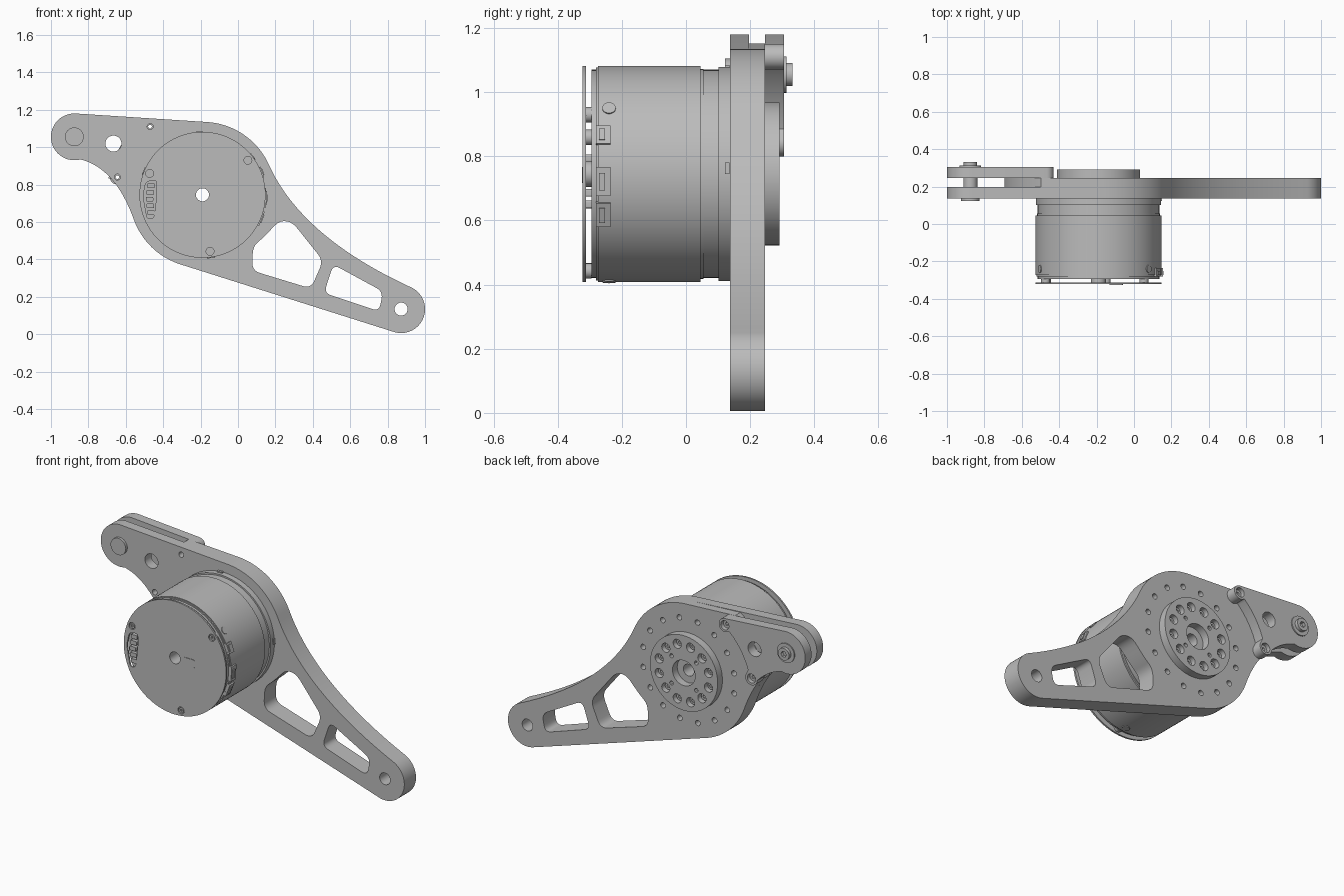
import bpy, bmesh
from math import sin, cos, radians, pi
from mathutils import Matrix, Vector

cube = bpy.data.objects.get("Cube")
if cube:
    bpy.data.objects.remove(cube, do_unlink=True)

grey = bpy.data.materials.new("machined grey")
grey.use_nodes = True
grey.diffuse_color = (0.5, 0.5, 0.5, 1)
grey.node_tree.nodes["Principled BSDF"].inputs["Base Color"].default_value = (0.5, 0.5, 0.5, 1)

MOTOR = (-0.19, 0.745)
PIVOT = (-0.875, 1.055)
TIP = (0.872, 0.134)
SCREWS = [(-0.47, 1.11), (-0.645, 0.84)]
LIGHTENING = (-0.666, 1.019)
BORE = 0.035


# Profile helpers, all in the x-z plane
def polar(c, r, a):
    return (c[0] + r * cos(radians(a)), c[1] + r * sin(radians(a)))


def arc(c, r, a0, a1, n=24):
    return [polar(c, r, a0 + (a1 - a0) * i / n) for i in range(n + 1)]


def circle(c, r, n=24):
    return arc(c, r, 0, 360, n)[:-1]


def bezier(a, b, c, t0=0.0, t1=1.0, n=16):
    a, b, c = Vector(a), Vector(b), Vector(c)
    ts = [t0 + (t1 - t0) * i / n for i in range(n + 1)]
    return [tuple(a * (1 - t) ** 2 + b * 2 * t * (1 - t) + c * t * t) for t in ts]


def rounded(points, r):
    out = []
    for i, p in enumerate(points):
        p, a, b = Vector(p), Vector(points[i - 1]), Vector(points[(i + 1) % len(points)])
        da, db = a - p, b - p
        out += bezier(p + da.normalized() * min(r, da.length * 0.45), p,
                      p + db.normalized() * min(r, db.length * 0.45), n=6)
    return out


def finish(name, mesh):
    bm = bmesh.new()
    bm.from_mesh(mesh)
    bmesh.ops.remove_doubles(bm, verts=bm.verts, dist=0.0001)
    bmesh.ops.recalc_face_normals(bm, faces=bm.faces)
    for f in bm.faces:
        f.smooth = True
        f.material_index = 0
    bm.to_mesh(mesh)
    bm.free()
    mesh.set_sharp_from_angle(angle=radians(30))
    mesh.materials.clear()
    mesh.materials.append(grey)
    mesh.name = name
    ob = bpy.data.objects.new(name, mesh)
    bpy.context.scene.collection.objects.link(ob)
    return ob


def slab(name, y0, y1, outline, holes=()):
    """Extrude an outline with holes from y0 to y1."""
    cu = bpy.data.curves.new(name, "CURVE")
    cu.dimensions, cu.fill_mode = "2D", "BOTH"
    cu.extrude = (y1 - y0) / 2
    for loop in [outline, *holes]:
        s = cu.splines.new("POLY")
        s.points.add(len(loop) - 1)
        for p, q in zip(s.points, loop):
            p.co = (q[0], q[1], 0, 1)
        s.use_cyclic_u = True
    tmp = bpy.data.objects.new(name, cu)
    bpy.context.scene.collection.objects.link(tmp)
    bpy.context.view_layer.update()
    deps = bpy.context.evaluated_depsgraph_get()
    mesh = bpy.data.meshes.new_from_object(tmp.evaluated_get(deps))
    bpy.data.objects.remove(tmp, do_unlink=True)
    mesh.transform(Matrix.Translation((0, (y0 + y1) / 2, 0)) @ Matrix.Rotation(pi / 2, 4, "X"))
    return finish(name, mesh)


def disc(name, y0, y1, r, c=MOTOR, holes=(), n=96):
    return slab(name, y0, y1, circle(c, r, n), holes)


def on_rim(name, angle, y, r, size, round_part=False):
    """Place a small part facing outwards on the motor shell."""
    bm = bmesh.new()
    if round_part:
        bmesh.ops.create_cone(bm, cap_ends=True, segments=20, radius1=size[0],
                              radius2=size[0], depth=size[2])
    else:
        bmesh.ops.create_cube(bm, size=1)
        bmesh.ops.scale(bm, vec=size, verts=bm.verts)
    x, z = polar(MOTOR, r, angle)
    turn = Matrix.Rotation(radians(90 - angle), 4, "Y")
    bmesh.ops.transform(bm, matrix=Matrix.Translation((x, y, z)) @ turn, verts=bm.verts)
    mesh = bpy.data.meshes.new(name)
    bm.to_mesh(mesh)
    bm.free()
    return finish(name, mesh)


# Arm outline pieces
R = 0.39
pivot_end = arc(PIVOT, 0.125, 86, 285, 40)
hollow = (pivot_end[-1], (-0.656, 0.889), polar(MOTOR, R, 200))
lower_side = arc(MOTOR, R, 200, 252) + arc(TIP, 0.128, 252, 424, 40)
shoulder = bezier(polar(TIP, 0.128, 64), (0.337, 0.52), polar(MOTOR, R, 25), n=32)
upper_side = lower_side + shoulder + arc(MOTOR, R, 25, 86)

large_pocket = rounded([(0.22, 0.607), (0.29, 0.6), (0.455, 0.393), (0.39, 0.244),
                        (0.075, 0.34), (0.08, 0.47), (0.14, 0.52)], 0.045)
small_pocket = rounded([(0.51, 0.372), (0.775, 0.228), (0.755, 0.122), (0.46, 0.22)], 0.04)
pockets = [large_pocket, small_pocket, circle(TIP, BORE), circle(MOTOR, BORE)]
screw_holes = [circle(p, 0.016, 16) for p in SCREWS]

# Arm: thin front layer, and thick rear layer that leaves the fork gap
slab("arm_front_layer", 0.137, 0.197, pivot_end + bezier(*hollow) + upper_side,
     pockets + screw_holes + [circle(LIGHTENING, 0.043)])
mount_holes = [circle(polar(MOTOR, 0.305, 11 + 22.5 * i), 0.016, 16) for i in range(16)]
slab("arm_rear_layer", 0.197, 0.247,
     bezier(*hollow, t0=0.5) + upper_side + arc(MOTOR, 0.51, 127, 170),
     pockets + screw_holes + mount_holes)

# Fork cover with two screw lugs
slab("fork_cover", 0.247, 0.306,
     pivot_end + bezier(*hollow, t1=0.48) + arc(SCREWS[1], 0.04, 195, 380)
     + arc(MOTOR, 0.455, 162, 133) + arc(SCREWS[0], 0.04, 230, 446),
     [circle(LIGHTENING, 0.043)] + [circle(p, 0.027, 20) for p in SCREWS])
for p in SCREWS:
    disc("cover_screw", 0.247, 0.285, 0.024, p, [circle(p, 0.011, 6)], 20)

# Pivot pin through the fork
disc("pin_head", 0.122, 0.137, 0.05, PIVOT, n=32)
disc("pin_spacer", 0.197, 0.247, 0.037, PIVOT, n=32)
disc("pin_washer", 0.306, 0.313, 0.057, PIVOT, n=32)
disc("pin_bolt", 0.313, 0.332, 0.036, PIVOT, [circle(PIVOT, 0.018, 6)], 24)

# Output hub with bolt circle and central recess
hub_holes = [circle(polar(MOTOR, 0.168, 15 + 30 * i), 0.027, 20) for i in range(12)]
hub_holes += [circle(polar(MOTOR, 0.115, 45 + 90 * i), 0.012, 12) for i in range(4)]
disc("output_hub", 0.247, 0.292, 0.223, holes=hub_holes + [circle(MOTOR, 0.075, 32)])
for i in range(12):
    c = polar(MOTOR, 0.168, 15 + 30 * i)
    disc("hub_bolt", 0.247, 0.268, 0.021, c, [circle(c, 0.01, 6)], 16)

# Motor housing, rings stacked from front to back
bore = [circle(MOTOR, BORE)]
for name, y0, y1, r in [("circuit_board", -0.295, -0.281, 0.325),
                        ("motor_shell_lip", -0.281, -0.274, 0.332),
                        ("motor_shell", -0.274, 0.045, 0.337),
                        ("shell_groove", 0.045, 0.055, 0.328),
                        ("rear_neck", 0.055, 0.102, 0.325),
                        ("rear_flange", 0.102, 0.137, 0.334)]:
    disc(name, y0, y1, r, holes=bore)

# Front cover with connector window
STANDOFFS = [37.3, 158, 277.6]
posts = [polar(MOTOR, 0.305, a) for a in STANDOFFS]
window = rounded([(-0.492, 0.815), (-0.435, 0.825), (-0.435, 0.74),
                  (-0.45, 0.62), (-0.485, 0.615), (-0.508, 0.74)], 0.02)
disc("front_cover", -0.322, -0.312, 0.337,
     holes=bore + [window] + [circle(p, 0.021, 20) for p in posts])
disc("bore_tube", -0.322, -0.29, 0.04, holes=bore, n=32)
for p, a in zip(posts, STANDOFFS):
    disc("standoff", -0.312, -0.295, 0.024, p, n=20)
    disc("cover_screw_head", -0.32, -0.312, 0.016, p, [circle(p, 0.007, 6)], 20)
    on_rim("side_screw", a, -0.24, 0.336, (0.021, 0.021, 0.01), True)
for i in range(5):
    x, z = -0.473 + 0.004 * abs(i - 2), 0.65 + 0.036 * i
    slab("connector_pin", -0.316, -0.295,
         rounded([(x - 0.02, z - 0.012), (x + 0.02, z - 0.012),
                  (x + 0.02, z + 0.012), (x - 0.02, z + 0.012)], 0.006))
x, z = -0.096, 0.742
slab("cover_plate", -0.325, -0.322,
     rounded([(x - 0.036, z - 0.025), (x + 0.036, z - 0.025),
              (x + 0.036, z + 0.025), (x - 0.036, z + 0.025)], 0.01))

# Side sockets on the shell rim
for angle, width in [(21, 0.06), (-4, 0.09), (-22, 0.08)]:
    on_rim("side_socket", angle, -0.258, 0.328, (width, 0.045, 0.03))
    on_rim("socket_tongue", angle, -0.262, 0.336, (width * 0.6, 0.02, 0.024))
for angle in (3, 93):
    on_rim("locating_key", angle, 0.129, 0.334, (0.035, 0.014, 0.012))
